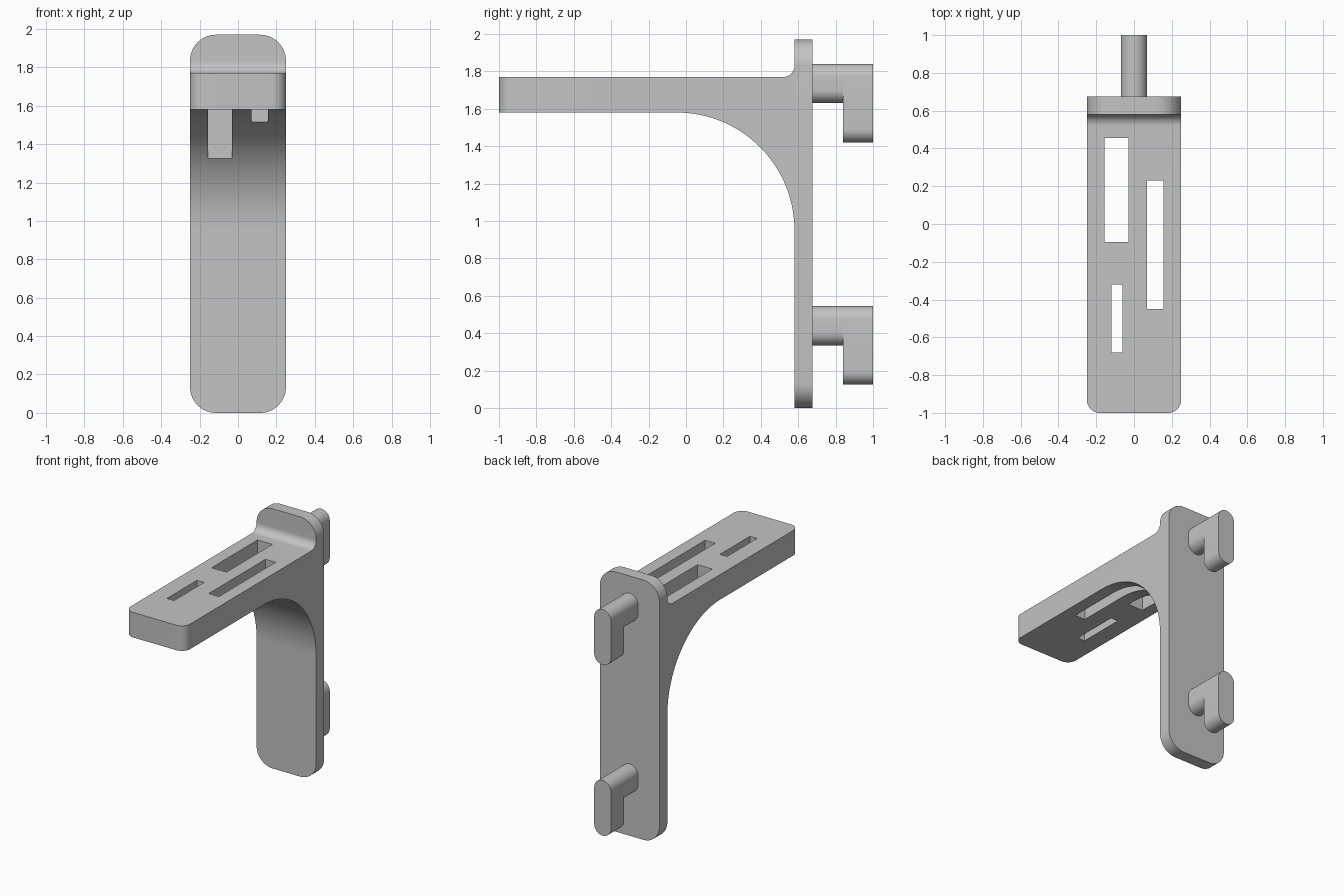
import bpy, bmesh, math
from mathutils import Vector

cube = bpy.data.objects.get("Cube")
if cube:
    bpy.data.objects.remove(cube, do_unlink=True)

grey = bpy.data.materials.new("plain grey")
grey.use_nodes = True
colour = (0.55, 0.55, 0.55, 1)
grey.diffuse_color = colour
grey.node_tree.nodes["Principled BSDF"].inputs["Base Color"].default_value = colour

HALF = 0.25                  # half width of the bracket
FRONT, BACK = 0.58, 0.675    # faces of the upright plate
TOP, SHELF_TOP, SHELF_LOW = 1.97, 1.77, 1.58


def arc(cy, cz, r, start, end, steps):
    """Points (y, z) along an arc, angles in degrees."""
    angles = [math.radians(start + (end - start) * i / steps) for i in range(steps + 1)]
    return [(cy + r * math.cos(a), cz + r * math.sin(a)) for a in angles]


def prism(bm, points, offset):
    """Extrude a closed outline of 3D points along an offset."""
    face = bm.faces.new([bm.verts.new(p) for p in points])
    moved = bmesh.ops.extrude_face_region(bm, geom=[face])["geom"]
    verts = [g for g in moved if isinstance(g, bmesh.types.BMVert)]
    bmesh.ops.translate(bm, verts=verts, vec=Vector(offset))


def finish(bm, name):
    bmesh.ops.recalc_face_normals(bm, faces=bm.faces)
    mesh = bpy.data.meshes.new(name)
    bm.to_mesh(mesh)
    bm.free()
    mesh.materials.append(grey)
    obj = bpy.data.objects.new(name, mesh)
    bpy.context.collection.objects.link(obj)
    return obj


def activate(obj):
    bpy.ops.object.select_all(action='DESELECT')
    obj.select_set(True)
    bpy.context.view_layer.objects.active = obj


def smooth(obj):
    activate(obj)
    bpy.ops.object.shade_smooth_by_angle(angle=math.radians(30))


# Bracket: side profile with a large brace curve and a small inner fillet
brace, fillet = 0.63, 0.06
profile = [(-1, SHELF_LOW)]
profile += arc(FRONT - brace, SHELF_LOW - brace, brace, 90, 0, 40)
profile += [(FRONT, 0), (BACK, 0), (BACK, TOP), (FRONT, TOP)]
profile += arc(FRONT - fillet, SHELF_TOP + fillet, fillet, 0, -90, 12)
profile += [(-1, SHELF_TOP)]
bm = bmesh.new()
prism(bm, [(-HALF, y, z) for y, z in profile], (2 * HALF, 0, 0))


def round_edges(test, radius):
    edges = [e for e in bm.edges if all(test(v.co) for v in e.verts)
             and abs(e.verts[0].co.x - e.verts[1].co.x) < 0.001]
    bmesh.ops.bevel(bm, geom=edges, offset=radius, segments=14, profile=0.5,
                    affect='EDGES', clamp_overlap=False)


# Rounded corners of the shelf front and the plate ends
round_edges(lambda p: p.y < -0.999, 0.07)
round_edges(lambda p: p.z > TOP - 0.001, 0.135)
round_edges(lambda p: p.z < 0.001, 0.135)
bracket = finish(bm, "shelf_bracket")

# Three slots cut through the shelf
bm = bmesh.new()
for x0, x1, y0, y1 in [(-0.155, -0.03, -0.095, 0.455),
                       (0.07, 0.155, -0.45, 0.23),
                       (-0.12, -0.06, -0.68, -0.32)]:
    prism(bm, [(x0, y0, 1), (x1, y0, 1), (x1, y1, 1), (x0, y1, 1)], (0, 0, 1))
cutter = finish(bm, "slot_cutter")
cutter.hide_render = True
cut = bracket.modifiers.new("slots", 'BOOLEAN')
cut.operation = 'DIFFERENCE'
cut.solver = 'EXACT'
cut.object = cutter
activate(bracket)
bpy.ops.object.modifier_apply(modifier=cut.name)
bpy.data.objects.remove(cutter, do_unlink=True)
smooth(bracket)


def pill(y, low, high, r=0.07):
    """Upright rounded outline facing the back."""
    outline = arc(0, high - r, r, 0, 180, 20) + arc(0, low + r, r, 180, 360, 20)
    return [(x, y, z) for x, z in outline]


# Mounting hooks: a peg from the plate and a longer drop tab behind it
for name, top in (("upper", 1.84), ("lower", 0.545)):
    for part, y0, y1, drop in (("peg", BACK - 0.01, 0.84, 0.21),
                               ("tab", 0.84, 1.0, 0.42)):
        bm = bmesh.new()
        prism(bm, pill(y0, top - drop, top), (0, y1 - y0, 0))
        smooth(finish(bm, f"{name}_hook_{part}"))
